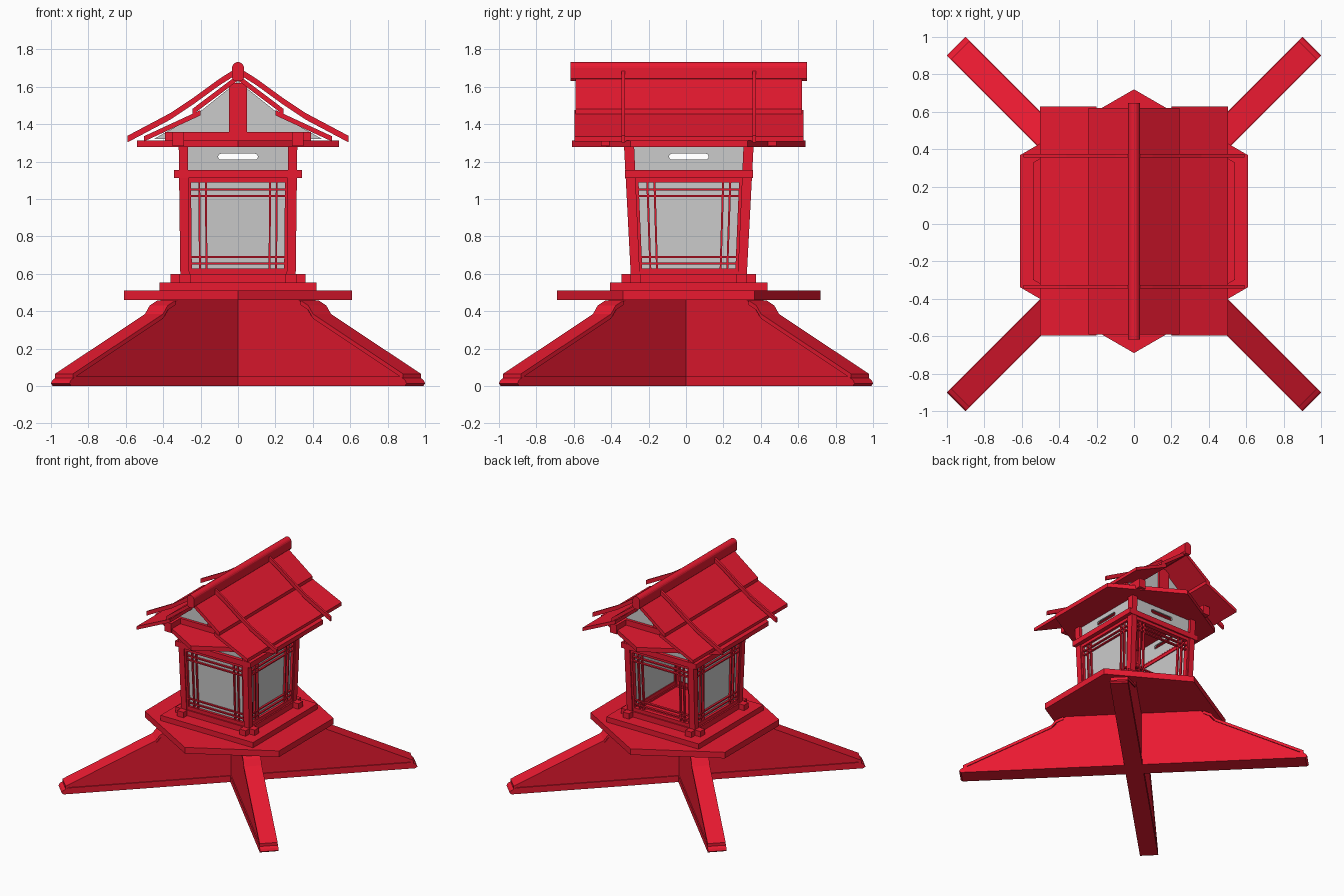
import bpy, bmesh, math
from mathutils import Matrix, Vector

if "Cube" in bpy.data.objects:
    bpy.data.objects.remove(bpy.data.objects["Cube"])

YC = 0.015  # the house sits slightly behind the crossing of the legs
red = bpy.data.materials.new("red_lacquer")
red.diffuse_color = (0.82, 0.01, 0.03, 1)
red.use_nodes = True
red.node_tree.nodes["Principled BSDF"].inputs["Base Color"].default_value = red.diffuse_color


def prism(name, pts, axis, lo, hi, rot=0.0, yc=YC, mat=red):
    """Extrude a 2D outline along an axis: y uses (x,z), z uses (x,y)."""
    bm = bmesh.new()
    place = (lambda p: (p[0], lo, p[1])) if axis == "y" else (lambda p: (p[0], p[1], lo))
    face = bm.faces.new([bm.verts.new(place(p)) for p in pts])
    ext = bmesh.ops.extrude_face_region(bm, geom=[face])
    move = Vector((0, hi - lo, 0)) if axis == "y" else Vector((0, 0, hi - lo))
    bmesh.ops.translate(bm, vec=move, verts=[v for v in ext["geom"] if isinstance(v, bmesh.types.BMVert)])
    bmesh.ops.recalc_face_normals(bm, faces=bm.faces)
    bm.transform(Matrix.Translation((0, yc, 0)) @ Matrix.Rotation(rot, 4, "Z"))
    me = bpy.data.meshes.new(name)
    bm.to_mesh(me)
    bm.free()
    ob = bpy.data.objects.new(name, me)
    bpy.context.collection.objects.link(ob)
    if mat:
        me.materials.append(mat)
    return ob


def box(name, x0, x1, y0, y1, z0, z1, rot=0.0, mat=red):
    return prism(name, [(x0, y0), (x1, y0), (x1, y1), (x0, y1)], "z", z0, z1, rot, mat=mat)


def flare(ob):
    """Lean the walls outward with height."""
    for v in ob.data.vertices:
        h = v.co.z - 0.55
        v.co.x *= 1 + 0.04 * h
        v.co.y = YC + (v.co.y - YC) * (1 + 0.17 * h)
    return ob


def hexagon(name, r, z0, z1):
    a = [math.radians(30 + 60 * i) for i in range(6)]
    return prism(name, [(r * math.cos(t), r * math.sin(t)) for t in a], "z", z0, z1)


def strip(path, t):
    """Closed outline of a board: a path thickened downward by t."""
    return path + [(x, z - t) for x, z in reversed(path)]


# Four diagonal legs: web, foot beam and sloping cap
for k in range(4):
    a = math.radians(45 + 90 * k)
    prism(f"leg_web_{k}", [(0, 0.04), (1.29, 0.04), (1.28, 0.055), (0.62, 0.37), (0.58, 0.42), (0.52, 0.46), (0, 0.46)],
          "y", -0.062, 0.062, a, 0)
    prism(f"leg_foot_{k}", [(0, 0), (1.33, 0), (1.345, 0.012), (1.335, 0.03), (1.30, 0.05), (0, 0.05)],
          "y", -0.07, 0.07, a, 0)
    prism(f"leg_cap_{k}", strip([(1.315, 0.065), (0.635, 0.385), (0.60, 0.43), (0.54, 0.458)], 0.025),
          "y", -0.068, 0.068, a, 0)

# Platform, floor slab, sill and head beams
hexagon("hexagonal_platform", 0.705, 0.46, 0.51)
box("floor_slab", -0.42, 0.42, -0.42, 0.42, 0.51, 0.553)
box("house_floor", -0.29, 0.29, -0.29, 0.29, 0.55, 0.585)
for k in range(4):
    a = math.radians(90 * k)
    box(f"sill_beam_{k}", -0.36, 0.36, -0.312, -0.255, 0.553, 0.598, a)
    box(f"head_beam_{k}", -0.342, 0.342, -0.342, -0.28, 1.112, 1.156, a)

# Four walls: posts, rails, lattice and paper (back doorway left open)
names = ["front", "right", "back", "left"]
for k, side in enumerate(names):
    a = math.radians(90 * k)

    def part(n, x0, x1, z0, z1, y0=-0.295, y1=-0.275, mat=red):
        return flare(box(f"{side}_{n}", x0, x1, y0, y1, z0, z1, a, mat))

    part("post", -0.308, -0.26, 0.55, 1.29, -0.308, -0.26)
    part("bottom_rail", -0.26, 0.26, 0.598, 0.628, -0.30, -0.265)
    part("top_rail", -0.26, 0.26, 1.088, 1.115, -0.30, -0.265)
    for s in (-1, 1):
        c = 0.258 * s
        part(f"stile_{s}", c - 0.012, c + 0.012, 0.6, 1.11, -0.30, -0.265)
        for x in (0.168, 0.203):
            part(f"lattice_upright_{s}_{x}", s * x - 0.005, s * x + 0.005, 0.62, 1.10)
    for z in (0.655, 0.69, 1.015, 1.05):
        part(f"lattice_bar_{z}", -0.26, 0.26, z - 0.005, z + 0.005)
    if side != "back":
        part("paper_panel", -0.26, 0.26, 0.61, 1.10, -0.28, -0.272, None)
    # Upper panel with a rounded vent slot
    vent = part("vent_panel", -0.275, 0.275, 1.13, 1.285, -0.285, -0.273, None)
    slot = []
    for i in range(16):
        t = math.radians(-90 + 180 * (i % 8) / 7)
        s = 1 if i < 8 else -1
        slot.append((s * (0.09 + 0.016 * math.cos(t)), 1.226 + s * 0.016 * math.sin(t)))
    cutter = prism(f"{side}_slot_cutter", slot, "y", -0.5, -0.2, a, mat=None)
    cutter.hide_render = True
    cutter.hide_viewport = True
    mod = vent.modifiers.new("slot", "BOOLEAN")
    mod.object = cutter
    mod.solver = "EXACT"

# Ceiling and the crossing beams that carry the roof
hexagon("hexagonal_ceiling", 0.625, 1.277, 1.313)
for s in (-1, 1):
    c = 0.32 * s
    box(f"roof_side_beam_{s}", c - 0.03, c + 0.03, -0.47, 0.47, 1.283, 1.358)
    box(f"roof_cross_beam_{s}", -0.39, 0.39, c - 0.03, c + 0.03, 1.312, 1.358)
    # Gables with a king post
    box(f"king_post_{s}", -0.048, 0.048, c - 0.025, c + 0.025, 1.31, 1.62)
    prism(f"gable_{s}", [(-0.45, 1.32), (0.45, 1.32), (0.23, 1.445), (0, 1.63), (-0.23, 1.445)],
          "y", c - 0.008, c + 0.008, mat=None)

# Roof boards and curved rafters, mirrored across the ridge
for s in (-1, 1):
    def slope(path):
        return [(s * x, z) for x, z in path]
    prism(f"upper_roof_board_{s}", strip(slope([(0, 1.665), (0.243, 1.482)]), 0.032), "y", -0.605, 0.605)
    prism(f"lower_roof_board_{s}", strip(slope([(0.20, 1.475), (0.503, 1.335)]), 0.028), "y", -0.612, 0.612)
    for e in (-1, 1):
        y = 0.35 * e
        prism(f"rafter_{s}_{e}", strip(slope([(0, 1.705), (0.10, 1.642), (0.24, 1.54), (0.36, 1.46), (0.59, 1.338)]), 0.035),
              "y", y - 0.009, y + 0.009)

# Rounded ridge pole
ridge = [(0.032 * math.cos(t), 1.70 + 0.032 * math.sin(t)) for t in (math.pi * i / 10 for i in range(11))]
prism("ridge_pole", ridge + [(-0.032, 1.645), (-0.02, 1.63), (0.02, 1.63), (0.032, 1.645)], "y", -0.632, 0.632)
